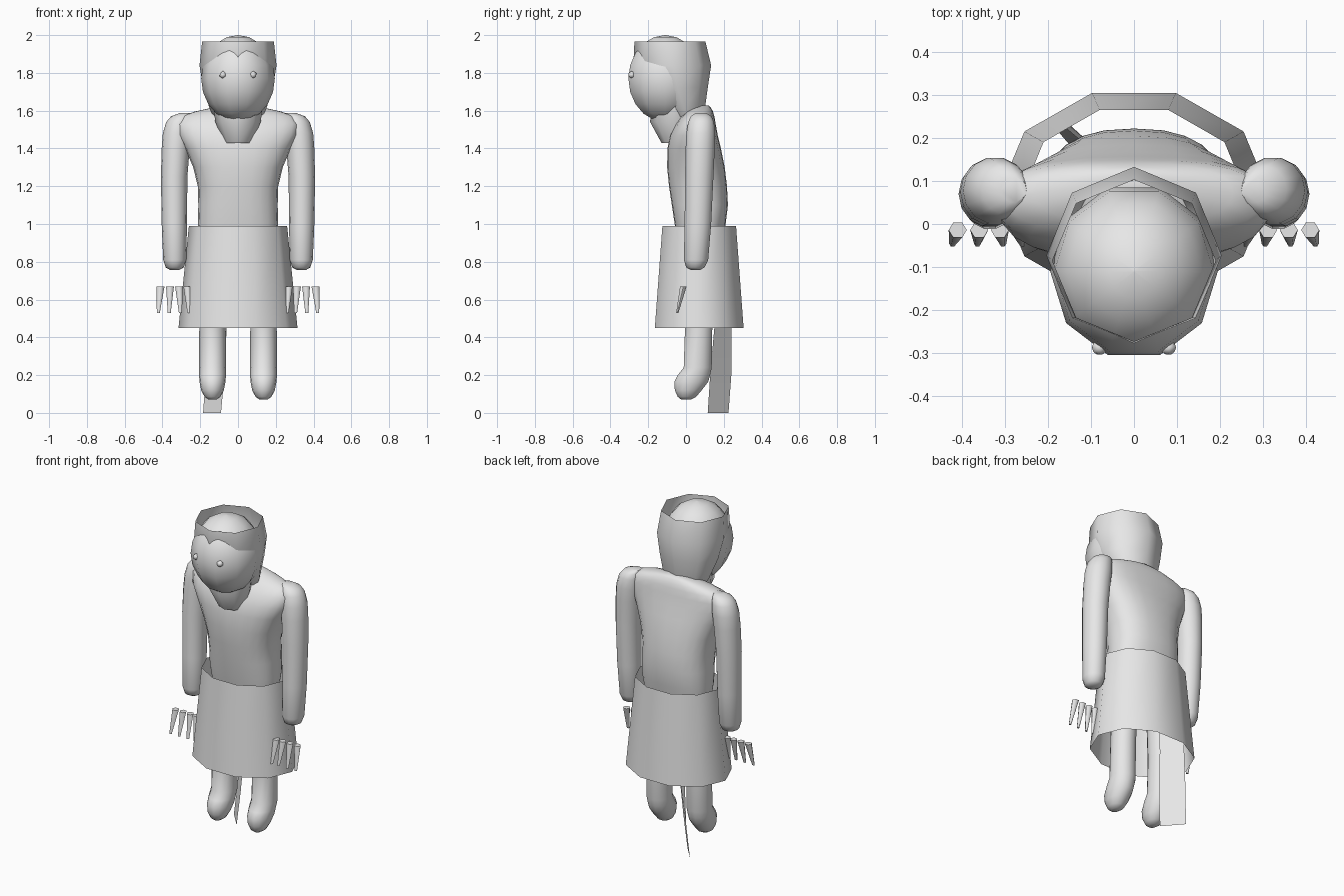
import bpy, bmesh, math
from mathutils import Vector

grey = bpy.data.materials.new("plain_grey")
grey.diffuse_color = (0.8, 0.8, 0.8, 1)


def finish(bm, name):
    bmesh.ops.recalc_face_normals(bm, faces=bm.faces)
    mesh = bpy.data.meshes.new(name)
    bm.to_mesh(mesh)
    bm.free()
    mesh.materials.append(grey)
    mesh.shade_smooth()
    mesh.set_sharp_from_angle(angle=math.radians(60))
    obj = bpy.data.objects.new(name, mesh)
    bpy.context.collection.objects.link(obj)
    return obj


def loft(name, rings, sides, caps=True, power=2.0):
    """Skin horizontal rings given as (z, centre x, centre y, radius x, radius y)."""
    bm = bmesh.new()
    loops = []
    for z, cx, cy, rx, ry in rings:
        loop = []
        for k in range(sides):
            a = 2 * math.pi * k / sides
            c, s = math.cos(a), math.sin(a)
            x = cx + rx * math.copysign(abs(c) ** (2 / power), c)
            y = cy + ry * math.copysign(abs(s) ** (2 / power), s)
            loop.append(bm.verts.new((x, y, z)))
        loops.append(loop)
    for lo, hi in zip(loops, loops[1:]):
        for k in range(sides):
            j = (k + 1) % sides
            bm.faces.new((lo[k], lo[j], hi[j], hi[k]))
    if caps:
        bm.faces.new(loops[0][::-1])
        bm.faces.new(loops[-1])
    return finish(bm, name)


# Torso: (z, half width, front y, back y)
torso = [(0.90, 0.20, -0.04, 0.19), (1.0, 0.213, -0.06, 0.21), (1.1, 0.21, -0.075, 0.222),
         (1.2, 0.213, -0.09, 0.217), (1.3, 0.237, -0.10, 0.205), (1.4, 0.28, -0.098, 0.185),
         (1.47, 0.315, -0.085, 0.168), (1.53, 0.325, -0.055, 0.157), (1.57, 0.30, -0.025, 0.15),
         (1.595, 0.23, 0.0, 0.143), (1.615, 0.14, 0.035, 0.132), (1.628, 0.06, 0.07, 0.12)]
loft("torso", [(z, 0, (f + b) / 2, w, (b - f) / 2) for z, w, f, b in torso], 24, power=2.4)

# Arms and legs, mirrored
arm = [(0.757, 0.335, 0.05, 0.025, 0.025), (0.77, 0.335, 0.05, 0.048, 0.05),
       (0.81, 0.335, 0.053, 0.061, 0.066), (1.0, 0.337, 0.063, 0.067, 0.072),
       (1.25, 0.338, 0.07, 0.07, 0.077), (1.4, 0.33, 0.075, 0.074, 0.079),
       (1.48, 0.322, 0.078, 0.076, 0.078), (1.54, 0.312, 0.08, 0.068, 0.07),
       (1.57, 0.30, 0.08, 0.055, 0.056), (1.587, 0.28, 0.08, 0.03, 0.03)]
leg = [(0.07, 0.135, 0.0, 0.02, 0.025), (0.085, 0.135, 0.005, 0.042, 0.05),
       (0.12, 0.135, 0.012, 0.06, 0.073), (0.165, 0.135, 0.028, 0.069, 0.092),
       (0.2, 0.135, 0.042, 0.071, 0.088), (0.24, 0.135, 0.062, 0.072, 0.076),
       (0.45, 0.135, 0.067, 0.07, 0.074), (0.75, 0.125, 0.07, 0.072, 0.078),
       (0.93, 0.115, 0.075, 0.075, 0.085)]
for side, s in (("left", 1), ("right", -1)):
    for part, rings in (("arm", arm), ("leg", leg)):
        loft(f"{side}_{part}", [(z, x * s, y, rx, ry) for z, x, y, rx, ry in rings], 14)
    # Claws, tapering down and forward
    for i, (top, tip) in enumerate(((0.268, 0.26), (0.312, 0.305), (0.36, 0.364), (0.41, 0.422))):
        loft(f"{side}_claw_{i + 1}", [(0.53, tip * s, -0.046, 0.008, 0.007),
                                      (0.67, top * s, -0.014, 0.021, 0.02)], 6)

# Skirt: open ten-sided tube
loft("skirt", [(0.45, 0, 0.07, 0.315, 0.247), (0.99, 0, 0.07, 0.26, 0.205)], 10, caps=False)

# Head: ten-sided ball
ball = []
for i in range(11):
    t = math.pi * (i / 10 - 0.5)
    r = max(math.cos(t), 0.01)
    ball.append((1.77 + 0.23 * math.sin(t), 0, -0.11, 0.195 * r, 0.205 * r))
loft("head", ball, 10)

# Hair: open eight-sided tube round the back of the head
loft("hair", [(1.57, 0, 0.0, 0.13, 0.085), (1.61, 0, -0.01, 0.15, 0.11),
              (1.72, 0, -0.045, 0.184, 0.16), (1.84, 0, -0.073, 0.204, 0.206),
              (1.965, 0, -0.085, 0.19, 0.188)], 8, caps=False)

# Neck: narrowing downward
loft("neck", [(1.43, 0, -0.055, 0.075, 0.075), (1.54, 0, -0.065, 0.12, 0.125),
              (1.62, 0, -0.06, 0.13, 0.125)], 8)

# Eyes
for side, s in (("left", 1), ("right", -1)):
    bm = bmesh.new()
    bmesh.ops.create_icosphere(bm, subdivisions=1, radius=0.02)
    bmesh.ops.translate(bm, verts=bm.verts, vec=Vector((0.08 * s, -0.287, 1.79)))
    finish(bm, f"{side}_eye")

# Hanging cloth strip: a thin, gently bowed sheet set diagonally behind one leg
bm = bmesh.new()
rows = []
for z, x0, y0, x1, y1 in ((0.0, -0.185, 0.225, -0.09, 0.115), (0.2, -0.17, 0.24, -0.072, 0.128),
                          (0.45, -0.16, 0.24, -0.06, 0.15), (0.72, -0.157, 0.222, -0.06, 0.14)):
    rows.append((bm.verts.new((x0, y0, z)), bm.verts.new((x1, y1, z))))
for lo, hi in zip(rows, rows[1:]):
    bm.faces.new((lo[0], lo[1], hi[1], hi[0]))
finish(bm, "cloth_strip")
